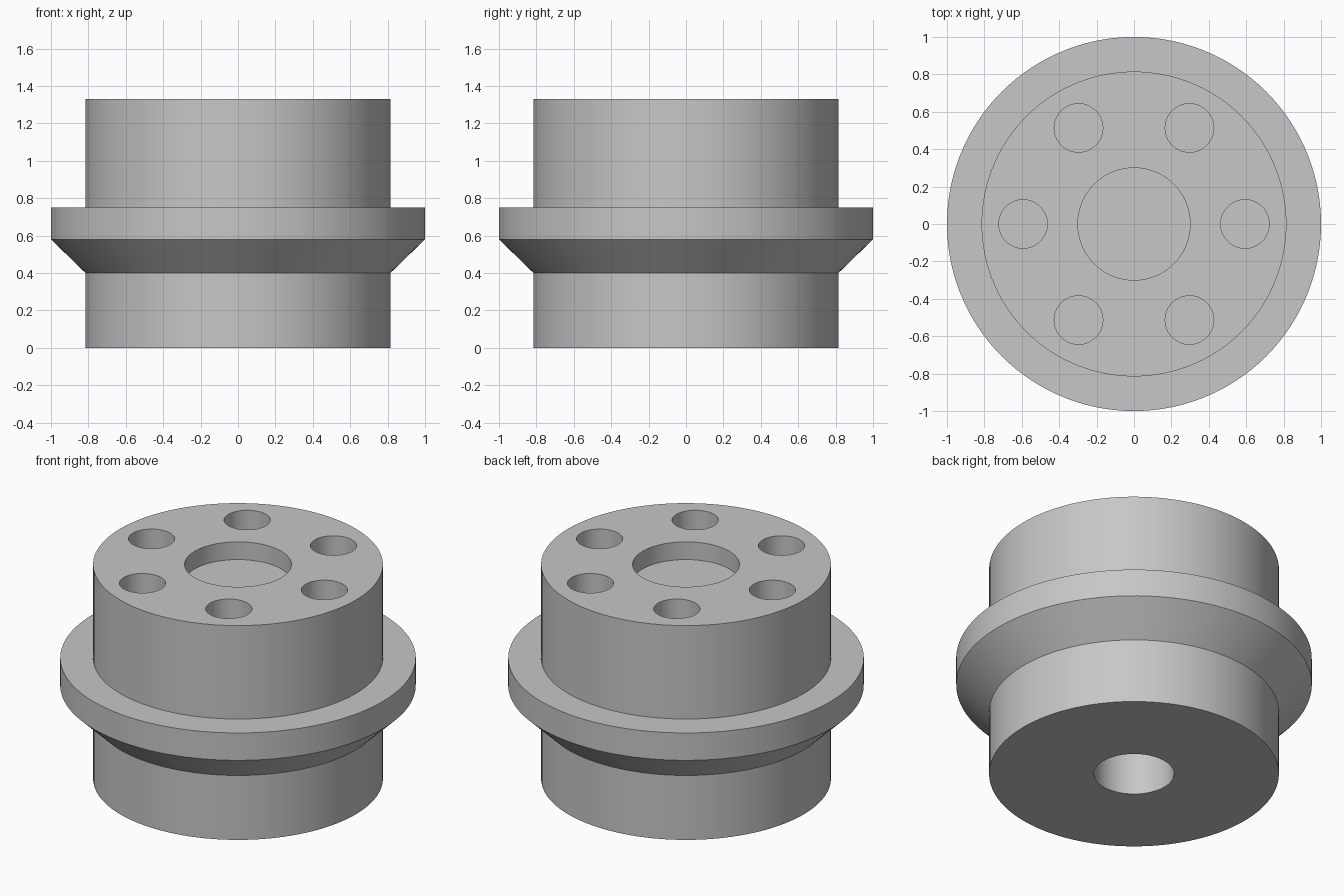
import bpy, bmesh, math
from mathutils import Vector, Matrix

cube = bpy.data.objects.get("Cube")
if cube:
    bpy.data.objects.remove(cube, do_unlink=True)

SIDES = 120
HEIGHT = 1.33
BODY_R = 0.815

# Material
grey = bpy.data.materials.new("plain_grey")
grey.use_nodes = True
colour = (0.57, 0.57, 0.57, 1)
grey.diffuse_color = colour
grey.node_tree.nodes["Principled BSDF"].inputs["Base Color"].default_value = colour


def make_object(name, bm):
    bmesh.ops.recalc_face_normals(bm, faces=bm.faces)
    mesh = bpy.data.meshes.new(name)
    bm.to_mesh(mesh)
    bm.free()
    mesh.materials.append(grey)
    obj = bpy.data.objects.new(name, mesh)
    bpy.context.collection.objects.link(obj)
    return obj


def lathe(name, profile):
    bm = bmesh.new()
    verts = [bm.verts.new((r, 0, z)) for r, z in profile]
    edges = [bm.edges.new(pair) for pair in zip(verts, verts[1:])]
    bmesh.ops.spin(bm, geom=verts + edges, cent=(0, 0, 0), axis=(0, 0, 1),
                   angle=math.tau, steps=SIDES, use_duplicate=False)
    bmesh.ops.remove_doubles(bm, verts=bm.verts, dist=1e-4)
    return make_object(name, bm)


# Flanged hub: blind bore below, outer wall with chamfered flange, recess on top
hub = lathe("flanged_hub", [
    (0, 0.9), (0.225, 0.9), (0.225, 0),
    (BODY_R, 0), (BODY_R, 0.4), (1, 0.58), (1, 0.75), (BODY_R, 0.75),
    (BODY_R, HEIGHT), (0.3, HEIGHT), (0.3, 1.22), (0, 1.22),
])

# Ring of six blind bolt holes in the top face
bm = bmesh.new()
for i in range(6):
    angle = math.tau * i / 6
    centre = Vector((0.593 * math.cos(angle), 0.593 * math.sin(angle), HEIGHT))
    bmesh.ops.create_cone(bm, cap_ends=True, segments=48, radius1=0.13, radius2=0.13,
                          depth=0.8, matrix=Matrix.Translation(centre))
cutter = make_object("bolt_hole_cutter", bm)
cutter.hide_render = True

bpy.ops.object.select_all(action="DESELECT")
hub.select_set(True)
bpy.context.view_layer.objects.active = hub
cut = hub.modifiers.new("bolt_holes", "BOOLEAN")
cut.operation = "DIFFERENCE"
cut.solver = "EXACT"
cut.object = cutter
bpy.ops.object.modifier_apply(modifier=cut.name)
bpy.data.objects.remove(cutter, do_unlink=True)

bpy.ops.object.shade_smooth_by_angle(angle=math.radians(30))
